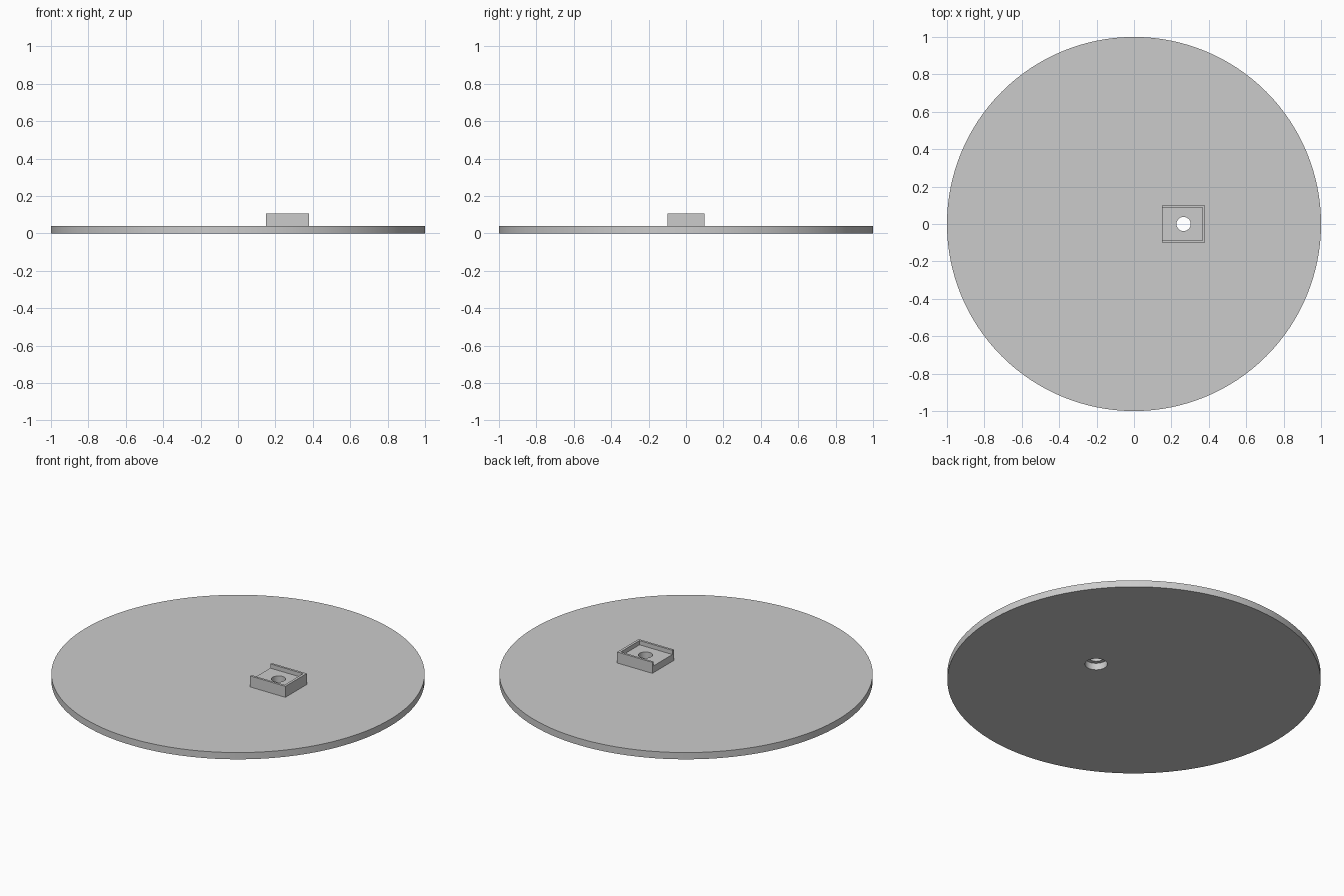
import bpy
import math

cube = bpy.data.objects.get("Cube")
if cube:
    bpy.data.objects.remove(cube, do_unlink=True)

GREY = (0.6, 0.6, 0.6, 1.0)
material = bpy.data.materials.new("plain_grey")
material.use_nodes = True
material.diffuse_color = GREY
material.node_tree.nodes["Principled BSDF"].inputs["Base Color"].default_value = GREY

PLATE_TOP, POCKET_FLOOR, BLOCK_TOP = 0.04, 0.08, 0.105
HOLE_X = 0.265


def cylinder(name, radius, x, z0, z1, sides):
    bpy.ops.mesh.primitive_cylinder_add(vertices=sides, radius=radius, depth=z1 - z0,
                                        location=(x, 0, (z0 + z1) / 2))
    obj = bpy.context.object
    obj.name = name
    return obj


def box(name, x0, x1, half_y, z0, z1):
    bpy.ops.mesh.primitive_cube_add(size=1, location=((x0 + x1) / 2, 0, (z0 + z1) / 2))
    obj = bpy.context.object
    obj.name = name
    obj.scale = (x1 - x0, half_y * 2, z1 - z0)
    bpy.ops.object.transform_apply(location=False, rotation=False, scale=True)
    return obj


def activate(obj):
    bpy.ops.object.select_all(action='DESELECT')
    obj.select_set(True)
    bpy.context.view_layer.objects.active = obj


def cut(obj, cutter):
    cutter.hide_render = True
    mod = obj.modifiers.new("cut", 'BOOLEAN')
    mod.operation = 'DIFFERENCE'
    mod.solver = 'EXACT'
    mod.object = cutter
    activate(obj)
    bpy.ops.object.modifier_apply(modifier=mod.name)
    bpy.data.objects.remove(cutter, do_unlink=True)


def finish(obj):
    obj.data.materials.clear()
    obj.data.materials.append(material)
    activate(obj)
    bpy.ops.object.shade_smooth_by_angle(angle=math.radians(30))


# Round plate with the wide lower bore
plate = cylinder("round_plate", 1, 0, 0, PLATE_TOP, 128)
cut(plate, cylinder("bore_cutter", 0.06, HOLE_X, -0.1, 0.2, 48))
finish(plate)

# Raised block: pocket open toward -x, with a narrow through hole
block = box("slotted_block", 0.15, 0.38, 0.1, PLATE_TOP, BLOCK_TOP)
cut(block, box("pocket_cutter", 0.05, 0.365, 0.087, POCKET_FLOOR, 0.2))
cut(block, cylinder("hole_cutter", 0.038, HOLE_X, -0.1, 0.3, 48))
finish(block)
